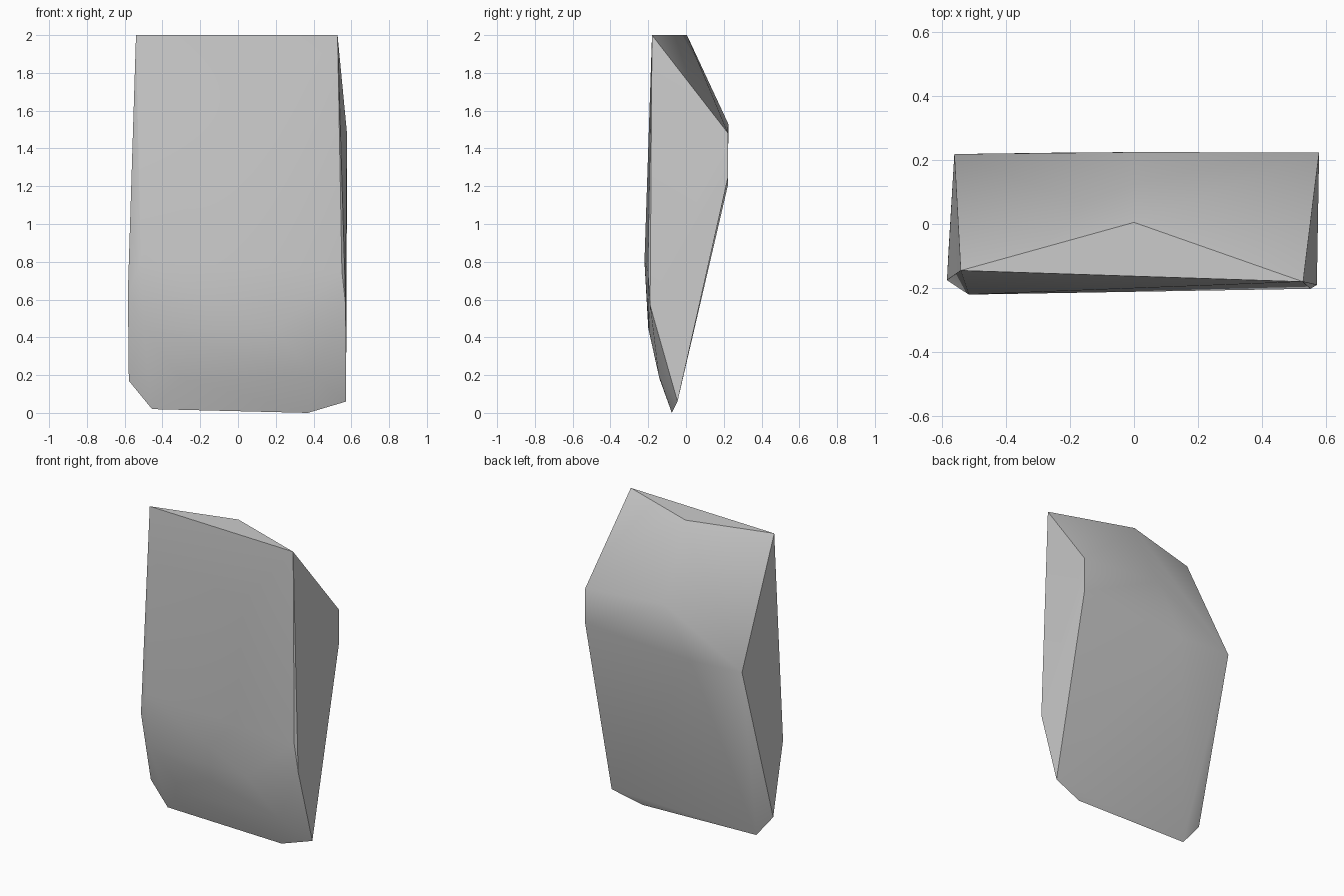
import bpy
import bmesh

cube = bpy.data.objects.get("Cube")
if cube:
    bpy.data.objects.remove(cube, do_unlink=True)

# One plain grey stone colour
stone = bpy.data.materials.new("stone_grey")
stone.use_nodes = True
grey = (0.6, 0.6, 0.6, 1)
stone.diffuse_color = grey
stone.node_tree.nodes["Principled BSDF"].inputs["Base Color"].default_value = grey

# Corners of the slab, wrapped in a convex hull
top_edge = [(-.54, -.145, 2), (.527, -.18, 2), (0, .005, 2)]
back_ridge = [(.577, .223, 1.48), (.577, .223, 1.25), (0, .224, 1.53),
              (-.19, .223, 1.21), (-.56, .218, 1.23)]
front_bulge = [(-.515, -.22, .8), (.55, -.202, .75), (.57, -.19, .57),
               (-.583, -.175, .64), (-.5, -.2, .45), (.2, -.197, .44)]
foot = [(-.3, -.14, .18), (.4, -.145, .2), (-.578, -.08, .17),
        (-.455, -.08, .02), (.37, -.075, 0), (.572, -.045, .06)]

bm = bmesh.new()
for corner in top_edge + back_ridge + front_bulge + foot:
    bm.verts.new(corner)
hull = bmesh.ops.convex_hull(bm, input=bm.verts)
loose = {g for g in hull["geom_interior"] + hull["geom_unused"]
         if isinstance(g, bmesh.types.BMVert)}
bmesh.ops.delete(bm, geom=list(loose), context='VERTS')
bmesh.ops.recalc_face_normals(bm, faces=bm.faces)

mesh = bpy.data.meshes.new("stone_slab")
bm.to_mesh(mesh)
bm.free()
mesh.materials.append(stone)
slab = bpy.data.objects.new("stone_slab", mesh)
bpy.context.collection.objects.link(slab)

# Soft facets with sharp outer edges
bpy.ops.object.select_all(action='DESELECT')
slab.select_set(True)
bpy.context.view_layer.objects.active = slab
bpy.ops.object.shade_smooth_by_angle(angle=0.52)
